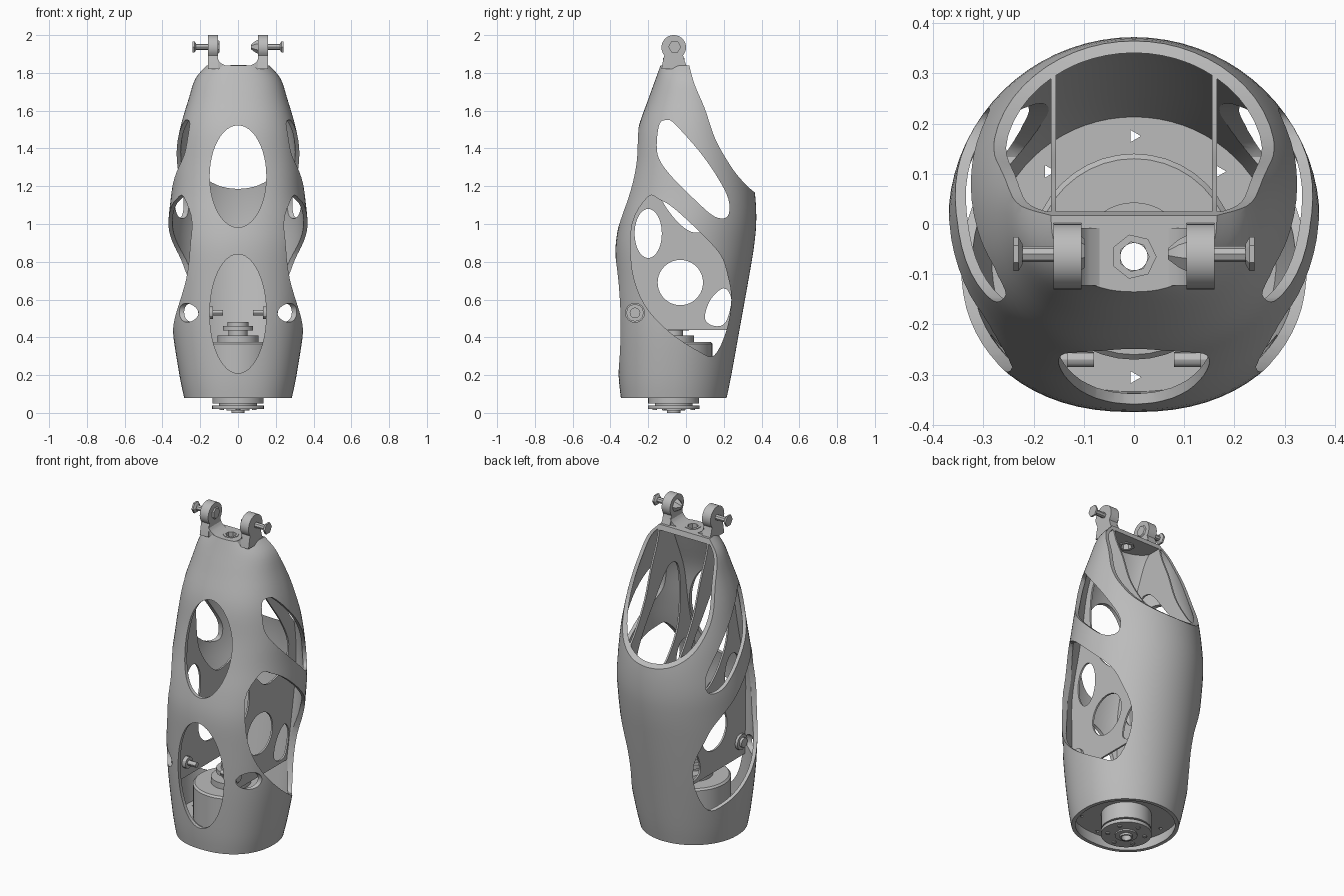
import bpy, bmesh
from math import pi, sin, cos, radians, copysign
from mathutils import Vector

cube = bpy.data.objects.get("Cube")
if cube:
    bpy.data.objects.remove(cube)

grey = bpy.data.materials.new("mid_grey")
grey.use_nodes = True
grey.diffuse_color = (0.5, 0.5, 0.5, 1)
grey.node_tree.nodes["Principled BSDF"].inputs["Base Color"].default_value = (0.5, 0.5, 0.5, 1)

AXIS_Y = -0.065   # centre line of the hub, motor and top lugs
PLATE_X = 0.16    # side plates inside the shell
WALL = 0.021      # shell thickness
BORE = 0.027      # hole through hub and motor

# Shell sections: height, half width, front y, back y
SECTIONS = [
    (.08, .285, -.345, .215), (.2, .31, -.357, .24), (.45, .348, -.367, .285),
    (.7, .365, -.372, .33), (.88, .37, -.373, .36), (1.02, .368, -.351, .372),
    (1.17, .352, -.315, .364), (1.32, .338, -.283, .335), (1.5, .308, -.255, .29),
    (1.66, .262, -.2, .24), (1.77, .225, -.16, .2), (1.84, .165, -.135, .16)]


def smooth(points, closed=True, steps=4):
    """Catmull-Rom curve through the points."""
    pts = [Vector(p) for p in points]
    n, out = len(pts), []
    pick = (lambda i: pts[i % n]) if closed else (lambda i: pts[max(0, min(n - 1, i))])
    for i in range(n if closed else n - 1):
        a, b, c, d = (pick(i + k) for k in (-1, 0, 1, 2))
        for s in range(steps):
            t = s / steps
            out.append(b + (c - a) * t / 2 + (a * 2 - b * 5 + c * 4 - d) * t * t / 2
                       + (b * 3 - a - c * 3 + d) * t ** 3 / 2)
    return out if closed else out + [pts[-1]]


ROWS = smooth(SECTIONS, closed=False)


def section(z):
    for a, b in zip(ROWS, ROWS[1:]):
        if z <= b[0]:
            return a.lerp(b, max(0, (z - a[0]) / (b[0] - a[0])))
    return ROWS[-1]


def finish(name, bm):
    bmesh.ops.recalc_face_normals(bm, faces=bm.faces)
    mesh = bpy.data.meshes.new(name)
    bm.to_mesh(mesh)
    bm.free()
    mesh.materials.append(grey)
    ob = bpy.data.objects.new(name, mesh)
    bpy.context.collection.objects.link(ob)
    return ob


def stack(name, rings, hollow=False):
    """Closed solid through rings of equal point count; hollow joins last to first."""
    bm = bmesh.new()
    loops = [[bm.verts.new(p) for p in ring] for ring in rings]
    n = len(loops[0])
    for a, b in zip(loops, loops[1:] + (loops[:1] if hollow else [])):
        for i in range(n):
            j = (i + 1) % n
            bm.faces.new((a[i], a[j], b[j], b[i]))
    if not hollow:
        bm.faces.new(loops[0])
        bm.faces.new(loops[-1])
    return finish(name, bm)


def loft(name, z0, z1, inset):
    """Solid following the shell; the front half is slightly squarer than an ellipse."""
    zs = [z0] + [r[0] for r in ROWS if z0 + .002 < r[0] < z1 - .002] + [z1]
    rings = []
    for z in zs:
        _, rx, yf, yb = section(z)
        mid, ry, ring = (yf + yb) / 2, (yb - yf) / 2 - inset, []
        for i in range(72):
            c, s = cos(2 * pi * i / 72), sin(2 * pi * i / 72)
            power = .88 if s < 0 else 1
            ring.append(((rx - inset) * copysign(abs(c) ** power, c),
                         mid + ry * copysign(abs(s) ** power, s), z))
        rings.append(ring)
    return stack(name, rings)


def prism(name, outline, lo, hi, axis="X"):
    """Extrude an outline: (y, z) along X, or (x, z) along Y."""
    place = (lambda p, t: (t, p[0], p[1])) if axis == "X" else (lambda p, t: (p[0], t, p[1]))
    return stack(name, [[place(p, t) for p in outline] for t in (lo, hi)])


def oval(cx, cy, rx, ry, n=40):
    return [(cx + rx * cos(2 * pi * i / n), cy + ry * sin(2 * pi * i / n)) for i in range(n)]


def turned(name, profile, origin, axis="Z", side=1, n=40, hollow=False):
    """Round part from (distance along axis, radius) pairs."""
    rings = []
    for t, r in profile:
        ring = oval(0, 0, r, r, n)
        if axis == "Z":
            rings.append([(origin[0] + u, origin[1] + v, t) for u, v in ring])
        else:
            rings.append([(side * t, origin[0] + u, origin[1] + v) for u, v in ring])
    return stack(name, rings, hollow)


def bored(name, profile):
    """Turned part on the centre line with the bore through it."""
    ends = [(profile[-1][0], BORE), (profile[0][0], BORE)]
    return turned(name, profile + ends, (0, AXIS_Y), hollow=True)


def boolean(ob, cutters, operation="DIFFERENCE"):
    for c in cutters:
        mod = ob.modifiers.new("cut", "BOOLEAN")
        mod.object, mod.operation, mod.solver = c, operation, "EXACT"
    bpy.context.view_layer.update()
    graph = bpy.context.evaluated_depsgraph_get()
    mesh = bpy.data.meshes.new_from_object(ob.evaluated_get(graph))
    ob.modifiers.clear()
    ob.data = mesh


# Cutters for the shell and the inner plates
back_curve = smooth([(.42, 1.14), (.36, 1.17), (.29, 1.237), (.23, 1.317), (.155, 1.45),
                     (.1, 1.61), (.045, 1.74), (.012, 1.86)], closed=False)
back_cut = prism("back_cut", [tuple(p) for p in back_curve] + [(.012, 2.1), (.6, 2.1), (.6, 1.14)], -.6, .6)
upper_side = prism("upper_side_cut", smooth([
    (-.14, 1.53), (-.1, 1.55), (-.06, 1.53), (.07, 1.385), (.165, 1.25), (.225, 1.13), (.22, 1.04),
    (.15, 1.04), (.045, 1.13), (-.075, 1.25), (-.14, 1.34), (-.155, 1.42)]), -.6, .6)
lower_side = prism("lower_side_cut", smooth([
    (-.2, 1.145), (-.285, 1.0), (-.285, .76), (-.22, .575), (-.09, .43), (.07, .325), (.15, .305),
    (.215, .44), (.24, .6), (.22, .73), (.18, .84), (.07, .96), (-.06, 1.08), (-.14, 1.13)]), -.6, .6)
front_cuts = [prism("front_cut", oval(0, z, .15, h, 48), -.6, -.05, "Y")
              for z, h in ((1.252, .27), (.525, .315))]
screw_access = prism("screw_access_cut", oval(-.27, .53, .05, .05), -.6, .6)
cap_hole = turned("cap_hole_cut", [(1.7, .036), (2, .036)], (0, AXIS_Y), n=7)
cavity = loft("cavity", .05, 1.81, WALL)

# Outer shell
shell = loft("shell", .08, 1.84, 0)
boolean(shell, [cavity, back_cut, upper_side, lower_side, screw_access, cap_hole] + front_cuts)

# Inner side plates with lightening holes
plate_holes = [
    prism("round_hole_cut", oval(-.03, .69, .12, .12), -.6, .6),
    prism("oval_hole_cut", oval(-.2, .95, .072, .13), -.6, .6),
    prism("rear_hole_cut", smooth([(.1, .5), (.13, .6), (.2, .66), (.24, .6), (.21, .48), (.15, .46)]), -.6, .6),
    prism("large_hole_cut", smooth([
        (-.14, 1.55), (-.05, 1.56), (.08, 1.4), (.18, 1.26), (.24, 1.12), (.2, 1.0), (.07, .955),
        (-.01, .98), (-.1, 1.08), (-.155, 1.2), (-.17, 1.4)]), -.6, .6)]
plate_volume = loft("plate_volume", .44, 1.82, .012)
plates = []
for side, label in ((1, "left"), (-1, "right")):
    plate = prism(label + "_inner_plate", [(-.5, .3), (.5, .3), (.5, 1.9), (-.5, 1.9)],
                  side * (PLATE_X - .005), side * (PLATE_X + .005))
    boolean(plate, [plate_volume], "INTERSECT")
    boolean(plate, [back_cut] + plate_holes)
    plates.append(plate)

# Floor with a ring of small holes and a centre bore
floor = loft("floor", .145, .17, .008)
floor_holes = [turned("floor_bore_cut", [(.1, BORE + .01), (.2, BORE + .01)], (0, AXIS_Y))]
for i in range(8):
    a = i * pi / 4
    floor_holes.append(turned("floor_hole_cut", [(.1, .014), (.2, .014)],
                              (.24 * cos(a), AXIS_Y + .24 * sin(a)), n=3))
boolean(floor, floor_holes)

for ob in [back_cut, upper_side, lower_side, screw_access, cap_hole, cavity,
           plate_volume] + front_cuts + plate_holes + floor_holes:
    bpy.data.objects.remove(ob)

# Base hub, motor and its output
parts = [shell, floor] + plates
parts += [
    bored("base_hub", [(.15, .135), (.05, .135), (.05, .1), (.04, .1), (.04, .137),
                       (.02, .137), (.02, .06), (.012, .06), (.012, .035), (0, .035)]),
    bored("motor_body", [(.16, .205), (.365, .205), (.375, .195)]),
    bored("motor_flange", [(.37, .108), (.41, .108), (.41, .05), (.44, .05)]),
    bored("motor_horn", [(.435, .08), (.46, .08), (.46, .055), (.482, .055)])]
for i in range(6):
    a = i * pi / 3 + pi / 6
    parts.append(turned("base_bolt", [(.021, .012), (.014, .012)],
                        (.1 * cos(a), AXIS_Y + .1 * sin(a)), n=8))

# Washer around the cap hole
parts.append(turned("cap_washer", [(1.805, .03), (1.805, .045), (1.843, .045), (1.843, .03)],
                    (0, AXIS_Y), n=7, hollow=True))

# Lugs, cross bolts and plate screws on both sides
for side, label in ((1, "left"), (-1, "right")):
    arc = [(AXIS_Y + .065 * cos(radians(d)), 1.935 + .065 * sin(radians(d))) for d in range(-40, 221, 10)]
    parts.append(prism(label + "_lug", arc + [(-.122, 1.865), (-.13, 1.82), (.01, 1.82), (-.008, 1.865)],
                       side * .105, side * .16))
    fillet = [(.11, 1.88), (.1, 1.862), (.088, 1.85), (.065, 1.838), (.065, 1.82), (.11, 1.82)]
    parts.append(prism(label + "_lug_fillet", [(side * x, z) for x, z in fillet], -.122, -.008, "Y"))
    pin = (AXIS_Y + .005, 1.938)
    nut = [(.068, .012), (.09, .03), (.11, .04)] if side > 0 else [(.098, .03), (.11, .04)]
    parts += [
        turned(label + "_bolt_nut", nut, pin, "X", side, 7),
        turned(label + "_bolt_shaft", [(.1, .016), (.225, .016)], pin, "X", side, 8),
        turned(label + "_bolt_head", [(.222, .02), (.23, .034), (.24, .034)], pin, "X", side, 6),
        turned(label + "_screw", [(.08, .015), (.132, .015), (.132, .034), (.155, .034)],
               (-.27, .53), "X", side, 12),
        turned(label + "_screw_boss", [(.155, .046), (.18, .046), (.18, .028), (.195, .028)],
               (-.27, .53), "X", side, 12)]

# Smooth shading with sharp rims
for ob in bpy.context.selected_objects:
    ob.select_set(False)
for ob in parts:
    ob.select_set(True)
bpy.context.view_layer.objects.active = shell
bpy.ops.object.shade_smooth_by_angle(angle=radians(30))
